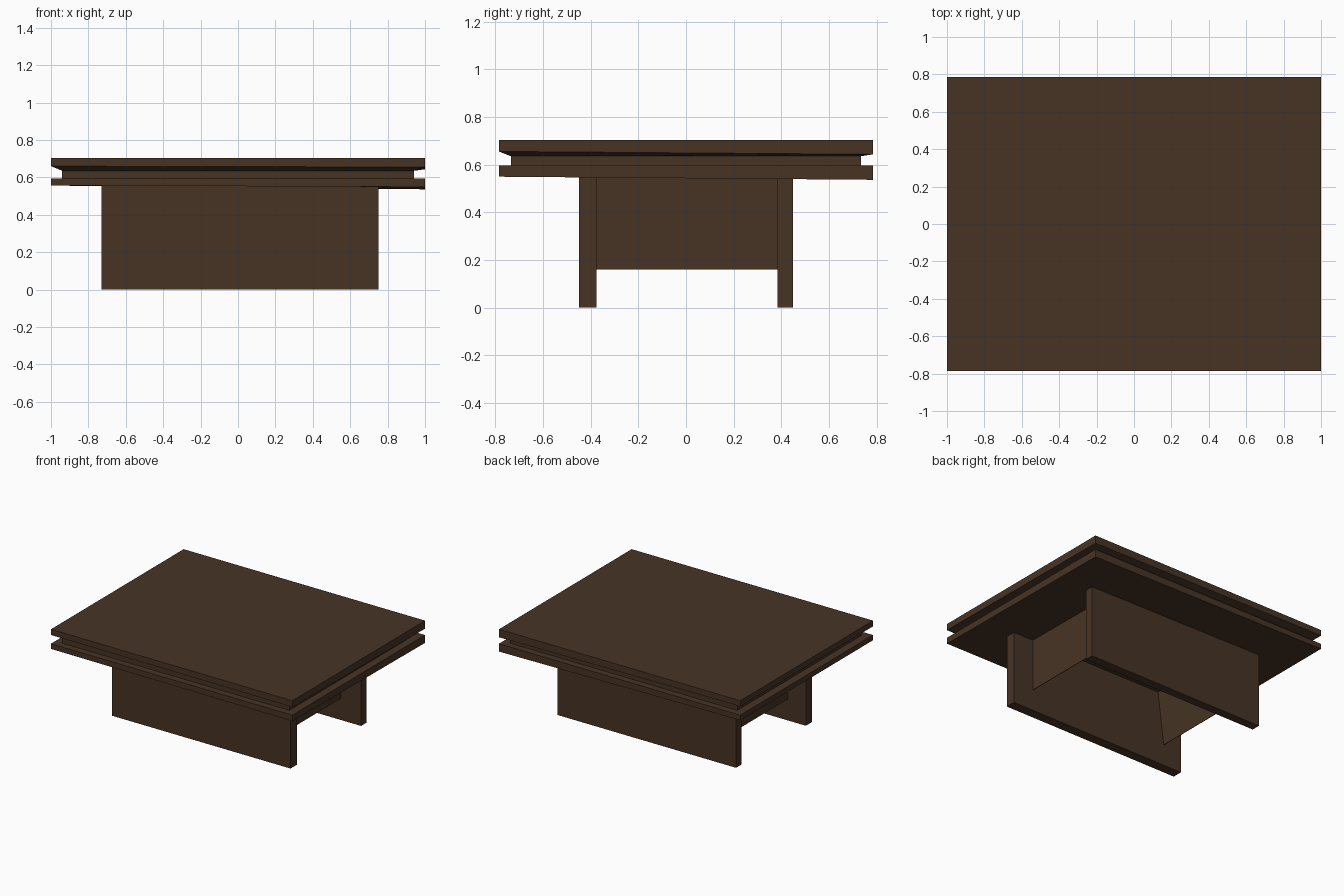
import bpy

if "Cube" in bpy.data.objects:
    bpy.data.objects.remove(bpy.data.objects["Cube"])

wood = bpy.data.materials.new("dark_brown_wood")
wood.diffuse_color = (0.063, 0.034, 0.018, 1)
wood.use_nodes = True
wood.node_tree.nodes["Principled BSDF"].inputs["Base Color"].default_value = wood.diffuse_color


def make(name, verts, faces):
    me = bpy.data.meshes.new(name)
    me.from_pydata(verts, [], faces)
    me.materials.append(wood)
    ob = bpy.data.objects.new(name, me)
    bpy.context.collection.objects.link(ob)
    return ob


def ring(x0, x1, y0, y1, zs):
    """Four corners: front left, front right, back right, back left."""
    return [(x0, y0, zs[0]), (x1, y0, zs[1]), (x1, y1, zs[2]), (x0, y1, zs[3])]


def loft(name, rings):
    """Closed solid through a stack of rectangular rings, bottom to top."""
    verts = [v for r in rings for v in r]
    top = 4 * (len(rings) - 1)
    faces = [(3, 2, 1, 0), (top, top + 1, top + 2, top + 3)]
    for r in range(len(rings) - 1):
        for i in range(4):
            j = (i + 1) % 4
            faces.append((4 * r + i, 4 * r + j, 4 * r + 4 + j, 4 * r + 4 + i))
    return make(name, verts, faces)


W, D = 1.0, 0.785       # half size of the slabs
w, d = 0.94, 0.735      # half size of the recessed band

# Table top: both slabs joined by the recessed band, slightly uneven undersides
loft("table_top", [
    ring(-W, W, -D, D, (0.556, 0.549, 0.536, 0.556)),
    ring(-W, W, -D, D, (0.595,) * 4),
    ring(-w, w, -d, d, (0.595,) * 4),
    ring(-w, w, -d, d, (0.635,) * 4),
    ring(-W, W, -D, D, (0.660, 0.655, 0.643, 0.660)),
    ring(-W, W, -D, D, (0.703,) * 4),
])

# Long plank legs, front and back
for name, y0, y1 in (("front_leg", -0.45, -0.375), ("back_leg", 0.385, 0.45)):
    loft(name, [ring(-0.73, 0.75, y0, y1, (0,) * 4),
                ring(-0.73, 0.75, y0, y1, (0.556, 0.552, 0.55, 0.556))])

# Thin cross panels between the legs; the left one leans inward
for name, xb, xt in (("right_cross_panel", 0.58, 0.58), ("left_cross_panel", -0.58, -0.53)):
    t = 0.002
    loft(name, [ring(xb - t, xb + t, -0.376, 0.386, (0.16,) * 4),
                ring(xt - t, xt + t, -0.376, 0.386, (0.555,) * 4)])
